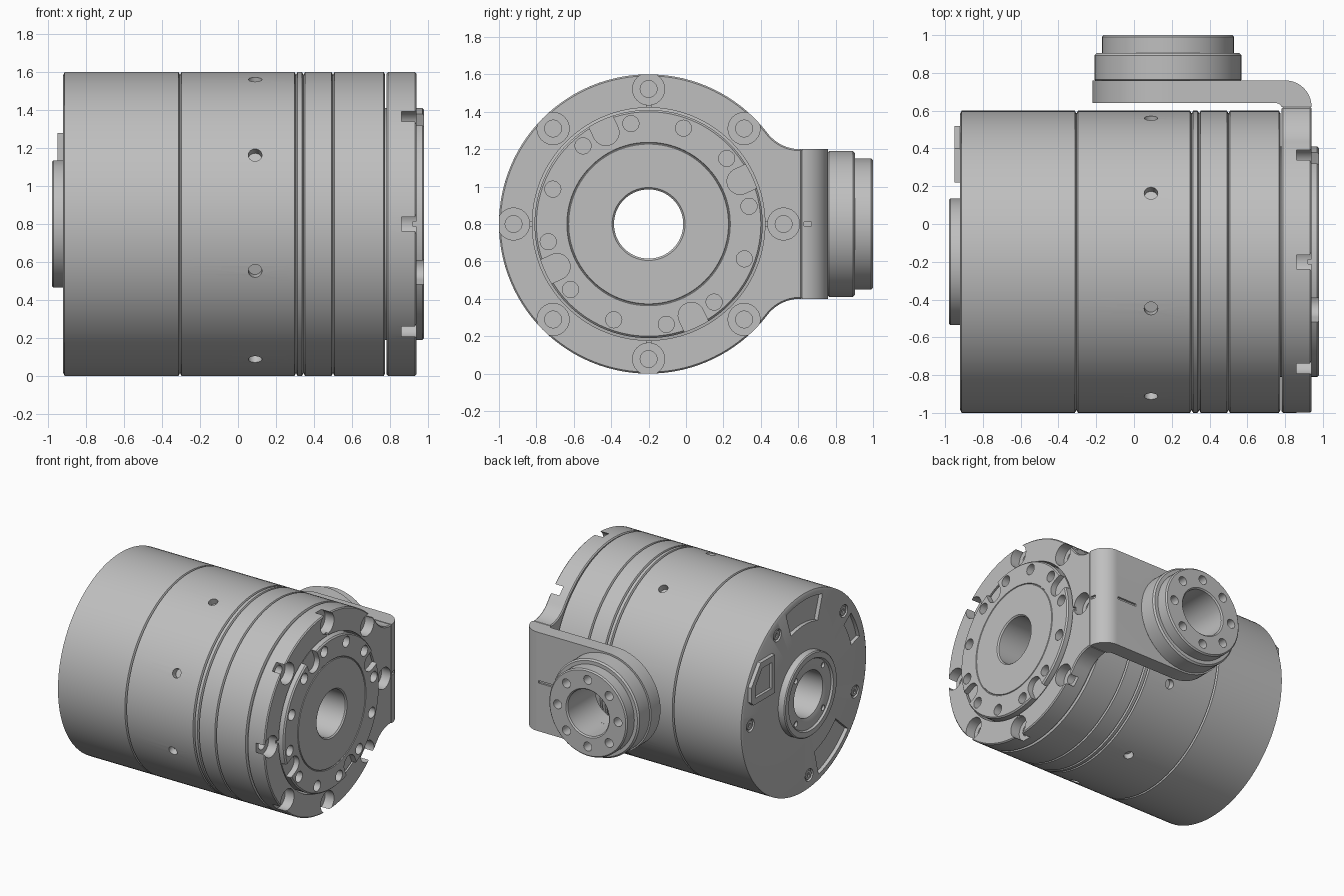
import bpy, bmesh
from math import sin, cos, radians, pi
from mathutils import Vector, Matrix

if "Cube" in bpy.data.objects:
    bpy.data.objects.remove(bpy.data.objects["Cube"], do_unlink=True)

grey = bpy.data.materials.new("machined_grey")
grey.use_nodes = True
grey.diffuse_color = (0.52, 0.52, 0.52, 1)
grey.node_tree.nodes["Principled BSDF"].inputs["Base Color"].default_value = grey.diffuse_color

CY, CZ = -0.2, 0.8          # main axis, running along x
FX = 0.18                   # side flange axis, running along y
BORE = 0.185
parts = []


def finish(name, bm):
    bmesh.ops.recalc_face_normals(bm, faces=bm.faces)
    mesh = bpy.data.meshes.new(name)
    bm.to_mesh(mesh)
    bm.free()
    mesh.materials.append(grey)
    ob = bpy.data.objects.new(name, mesh)
    bpy.context.collection.objects.link(ob)
    parts.append(ob)
    return ob


def lathe(name, profile, axis="x", steps=112):
    """Spin a closed (distance, radius) profile about the main or flange axis."""
    bm = bmesh.new()
    if axis == "x":
        pts, cen, ax = [(t, CY, CZ + r) for t, r in profile], (0, CY, CZ), (1, 0, 0)
    else:
        pts, cen, ax = [(FX, t, CZ + r) for t, r in profile], (FX, 0, CZ), (0, 1, 0)
    vs = [bm.verts.new(p) for p in pts]
    es = [bm.edges.new((vs[i - 1], vs[i])) for i in range(len(vs))]
    bmesh.ops.spin(bm, geom=vs + es, cent=cen, axis=ax, angle=2 * pi, steps=steps)
    bmesh.ops.remove_doubles(bm, verts=bm.verts, dist=1e-5)
    return finish(name, bm)


def prism(name, pts, axis, lo, hi):
    """Extrude a flat outline along an axis."""
    place = {"x": lambda a, b: (lo, a, b), "y": lambda a, b: (a, lo, b),
             "z": lambda a, b: (a, b, lo)}[axis]
    bm = bmesh.new()
    face = bm.faces.new([bm.verts.new(place(a, b)) for a, b in pts])
    top = bmesh.ops.extrude_face_region(bm, geom=[face])["geom"]
    step = Vector([(hi - lo) * (axis == k) for k in "xyz"])
    bmesh.ops.translate(bm, vec=step, verts=[v for v in top if isinstance(v, bmesh.types.BMVert)])
    return finish(name, bm)


def rod(name, p0, p1, r, seg=24):
    p0, p1 = Vector(p0), Vector(p1)
    d = p1 - p0
    m = Matrix.Translation((p0 + p1) / 2) @ d.to_track_quat("Z", "Y").to_matrix().to_4x4()
    bm = bmesh.new()
    bmesh.ops.create_cone(bm, cap_ends=True, segments=seg, radius1=r, radius2=r,
                          depth=d.length, matrix=m)
    return finish(name, bm)


def box(x0, x1, y0, y1, z0, z1):
    return prism("cutter", [(x0, y0), (x1, y0), (x1, y1), (x0, y1)], "z", z0, z1)


def cut(ob, cutters):
    """Subtract all cutters at once, then discard them."""
    bm = bmesh.new()
    for c in cutters:
        bm.from_mesh(c.data)
        parts.remove(c)
        bpy.data.objects.remove(c, do_unlink=True)
    tool = finish("cutter", bm)
    mod = ob.modifiers.new("cut", "BOOLEAN")
    mod.operation, mod.solver, mod.object = "DIFFERENCE", "EXACT", tool
    mesh = bpy.data.meshes.new_from_object(ob.evaluated_get(bpy.context.evaluated_depsgraph_get()))
    ob.modifiers.clear()
    ob.data = mesh
    parts.remove(tool)
    bpy.data.objects.remove(tool, do_unlink=True)


def arc(cx, cy, r, a0, a1, n=24):
    return [(cx + r * cos(radians(a0 + (a1 - a0) * i / n)),
             cy + r * sin(radians(a0 + (a1 - a0) * i / n))) for i in range(n + 1)]


def polar(x, r, deg):
    return (x, CY + r * cos(radians(deg)), CZ + r * sin(radians(deg)))


def axial(r_pos, deg, x0, x1, r):
    return rod("cutter", polar(x0, r_pos, deg), polar(x1, r_pos, deg), r)


def sector(r0, r1, a0, a1, x0, x1):
    return prism("cutter", arc(CY, CZ, r1, a0, a1) + arc(CY, CZ, r0, a1, a0), "x", x0, x1)


# Motor body: chamfered sections leave fine grooves between them
seams = [-0.92, -0.305, 0.305, 0.345, 0.5, 0.775]
profile = []
for x0, x1 in zip(seams, seams[1:]):
    profile += [(x0, 0.785), (x0 + 0.008, 0.8), (x1 - 0.008, 0.8)]
profile += [(0.775, 0.785), (0.775, BORE), (-0.92, BORE)]
body = lathe("motor_body", profile)

# Radial set-screw holes and rear cover pockets
screws = [0, 60, 137, 200, 265]
holes = [rod("cutter", polar(0.09, 0.75, 18 + 45 * i), polar(0.09, 0.9, 18 + 45 * i), 0.036)
         for i in range(8)]
pockets = [sector(0.55, 0.75, 72, 108, -1, -0.89), sector(0.54, 0.75, 222, 256, -1, -0.89),
           sector(0.62, 0.73, 145, 165, -1, -0.89)]
seats = [axial(0.69, a, -1, -0.9, 0.05) for a in screws]
cut(body, holes + pockets + seats)
for a in screws:
    head = rod("rear_screw", polar(-0.915, 0.69, a), polar(-0.895, 0.69, a), 0.036)
    cut(head, [rod("cutter", polar(-1, 0.69, a), polar(-0.905, 0.69, a), 0.018, 6)])

# Rear hub with stepped face
hub = lathe("rear_hub", [(-0.92, BORE), (-0.92, 0.335), (-0.972, 0.335), (-0.98, 0.327),
                         (-0.98, 0.285), (-0.965, 0.275), (-0.965, 0.215), (-0.955, BORE)])
cut(hub, [axial(0.245, 45 + 90 * i, -1, -0.945, 0.022) for i in range(4)])

# Rear connector frame
socket = prism("rear_connector", [(0.22, 0.97), (0.49, 0.97), (0.52, 1.0), (0.52, 1.12),
                                  (0.4, 1.28), (0.22, 1.28)], "x", -0.95, -0.92)
cut(socket, [prism("cutter", [(0.26, 1.02), (0.47, 1.02), (0.47, 1.11), (0.38, 1.23),
                              (0.26, 1.23)], "x", -1, -0.928)])

# Output disc with bolt circle, scribed ring and four open notches
disc = lathe("output_disc", [(0.775, BORE), (0.775, 0.61), (0.97, 0.61), (0.98, 0.6),
                             (0.98, 0.437), (0.974, 0.434), (0.974, 0.43), (0.98, 0.427),
                             (0.98, 0.195), (0.97, BORE)])
notches = []
for i in range(4):
    n = prism("cutter", [(0.7, 0.07)] + arc(0.54, 0, 0.07, 90, 270, 16) + [(0.7, -0.07)],
              "z", -0.05, 0.05)
    turn = Matrix.Rotation(radians(25 + 90 * i), 3, "X")
    for v in n.data.vertices:
        a, b, t = v.co
        v.co = Vector((0.985 + t, CY, CZ)) + turn @ Vector((0, a, b))
    notches.append(n)
cut(disc, notches + [axial(0.545, 10 + 30 * i, 0.9, 1.05, 0.043) for i in range(12)])

# Bracket face: ring blended into the arm by two concave fillets
outline = [(0.62, 1.2)] + arc(0.61, 1.42, 0.22, 270, 217.4, 12)
outline += arc(CY, CZ, 0.8, 37.4, 322.6, 96)[1:-1]
outline += arc(0.61, 0.18, 0.22, 142.6, 90, 12) + [(0.62, 0.4)]
face = prism("bracket_face", outline, "x", 0.782, 0.94)
bevel = face.modifiers.new("edge", "BEVEL")
bevel.width, bevel.segments, bevel.limit_method, bevel.angle_limit = 0.008, 1, "ANGLE", radians(60)
cut(face, [rod("cutter", polar(0.7, 0, 0), polar(1, 0, 0), 0.622, 112)])
cut(face, [axial(0.722, 45 * i, 0.86, 1.05, 0.086) for i in range(8)])
cut(face, [axial(0.722, 45 * i, 0.8, 0.9, 0.045) for i in range(8)])
ticks = []
for s in (-1, 1):
    y0, z0 = CY + s * 0.63, CZ + s * 0.63
    ticks += [box(0.92, 1, y0 - 0.03, y0 + 0.03, CZ - 0.012, CZ + 0.012),
              box(0.92, 1, CY - 0.012, CY + 0.012, z0 - 0.03, z0 + 0.03)]
cut(face, ticks)

# Bracket arm bending round to the side plate
arm = prism("bracket_arm", arc(0.8, 0.62, 0.14, 0, 90) + [(FX, 0.76), (FX, 0.64)]
            + arc(0.752, 0.61, 0.03, 90, 0, 8) + [(0.782, 0.62)], "z", 0.4, 1.2)
pad = prism("bracket_pad", arc(FX, CZ, 0.4, 90, 270, 48), "y", 0.64, 0.76)
for ob in (arm, pad):
    cut(ob, [rod("cutter", (FX, 0.5, CZ), (FX, 0.9, CZ), BORE, 64)])
cut(arm, [box(0.92, 1, 0.63, 0.67, 0.788, 0.812), box(0.62, 0.79, 0.745, 0.8, 0.79, 0.81)])

# Side flange with eight bolt holes
flange = lathe("side_flange", [(0.755, BORE), (0.755, 0.38), (0.765, 0.39), (0.892, 0.39),
                               (0.904, 0.378), (0.904, 0.35), (0.99, 0.35), (1.0, 0.34),
                               (1.0, 0.195), (0.99, BORE)], "y", 80)
bolts = []
for i in range(8):
    x, z = FX + 0.27 * cos(i * pi / 4), CZ + 0.27 * sin(i * pi / 4)
    bolts.append(rod("cutter", (x, 0.9, z), (x, 1.1, z), 0.036))
cut(flange, bolts)

# Smooth curved surfaces while keeping machined edges crisp
bpy.ops.object.select_all(action="DESELECT")
for ob in parts:
    ob.select_set(True)
bpy.context.view_layer.objects.active = body
bpy.ops.object.shade_smooth_by_angle(angle=radians(30))
